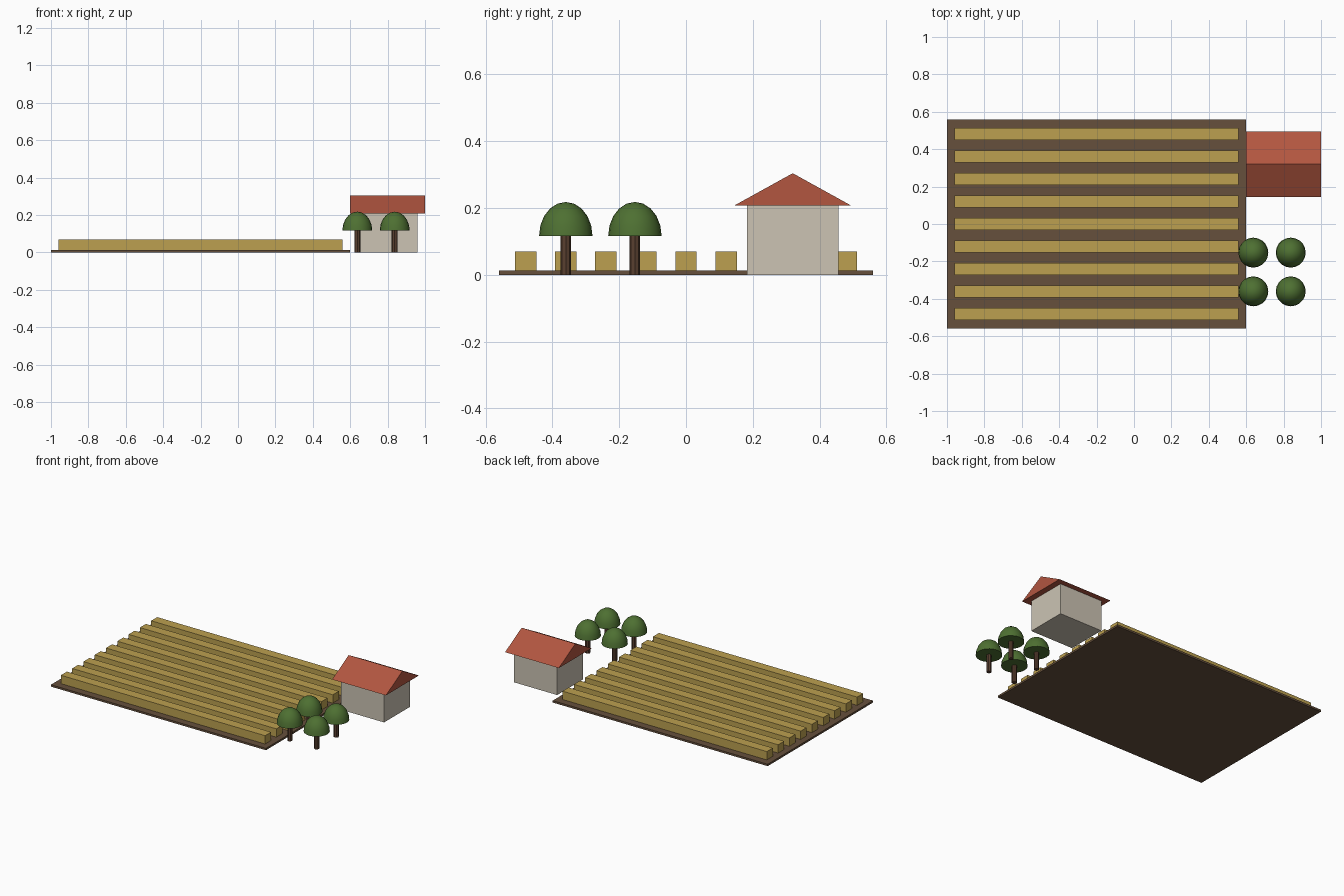
import bpy, bmesh, math

if "Cube" in bpy.data.objects:
    bpy.data.objects.remove(bpy.data.objects["Cube"])


def material(name, r, g, b):
    """Flat colour given as 0-255 sRGB, stored linear."""
    m = bpy.data.materials.new(name)
    m.diffuse_color = [((c / 255 + 0.055) / 1.055) ** 2.4 for c in (r, g, b)] + [1]
    m.use_nodes = True
    m.node_tree.nodes["Principled BSDF"].inputs["Base Color"].default_value = m.diffuse_color
    return m


SOIL = material("soil brown", 102, 80, 60)
CROP = material("crop gold", 188, 160, 80)
WALL = material("wall cream", 204, 196, 180)
ROOF = material("roof red", 178, 86, 64)
BARK = material("bark brown", 90, 64, 48)
LEAF = material("leaf green", 78, 112, 50)


def finish(name, bm, mat):
    bmesh.ops.recalc_face_normals(bm, faces=bm.faces)
    mesh = bpy.data.meshes.new(name)
    bm.to_mesh(mesh)
    bm.free()
    mesh.materials.append(mat)
    ob = bpy.data.objects.new(name, mesh)
    bpy.context.collection.objects.link(ob)
    return ob


def box(name, x, y, z, mat):
    """Box from (min, max) ranges on each axis."""
    bm = bmesh.new()
    bmesh.ops.create_cube(bm, size=1)
    for v in bm.verts:
        v.co = [sum(r) / 2 + c * (r[1] - r[0]) for r, c in zip((x, y, z), v.co)]
    return finish(name, bm, mat)


def lathe(name, profile, sides, centre, mat):
    """Closed solid turned from (radius, z) points; the last may be a tip."""
    bm = bmesh.new()
    rings = []
    for r, z in profile:
        n = sides if r > 1e-5 else 1
        rings.append([bm.verts.new((centre[0] + r * math.cos(2 * math.pi * i / sides),
                                    centre[1] + r * math.sin(2 * math.pi * i / sides), z))
                      for i in range(n)])
    bm.faces.new(rings[0])
    for a, b in zip(rings, rings[1:]):
        for i in range(sides):
            j = (i + 1) % sides
            bm.faces.new([a[i], a[j], b[j], b[i]] if len(b) > 1 else [a[i], a[j], b[0]])
    if len(rings[-1]) > 1:
        bm.faces.new(rings[-1])
    return finish(name, bm, mat)


# Field with nine crop rows
box("field_soil", (-1, 0.6), (-0.56, 0.56), (0, 0.013), SOIL)
for i in range(9):
    y = -0.48 + 0.12 * i
    box(f"crop_row_{i + 1}", (-0.96, 0.56), (y - 0.032, y + 0.032), (0.013, 0.069), CROP)

# Farmhouse walls
box("house_walls", (0.64, 0.96), (0.182, 0.456), (0, 0.208), WALL)

# Gable roof: solid triangle extruded along x
bm = bmesh.new()
gable = bm.faces.new([bm.verts.new((0.6, y, z))
                      for y, z in ((0.144, 0.207), (0.495, 0.207), (0.3195, 0.304))])
ext = bmesh.ops.extrude_face_region(bm, geom=[gable], use_keep_orig=True)
for v in ext["geom"]:
    if isinstance(v, bmesh.types.BMVert):
        v.co.x = 1.0
finish("house_roof", bm, ROOF)

# Four trees: faceted trunk and smooth domed crown
dome = [(0.08 * math.cos(a), 0.116 + 0.102 * math.sin(a))
        for a in (math.pi / 2 * k / 5 for k in range(6))]
for i, x in enumerate((0.638, 0.838)):
    for j, y in enumerate((-0.36, -0.153)):
        lathe(f"tree_trunk_{i}{j}", [(0.016, 0), (0.016, 0.12)], 8, (x, y), BARK)
        crown = lathe(f"tree_crown_{i}{j}", dome, 20, (x, y), LEAF)
        bpy.ops.object.select_all(action="DESELECT")
        crown.select_set(True)
        bpy.context.view_layer.objects.active = crown
        bpy.ops.object.shade_smooth_by_angle(angle=math.radians(40))
